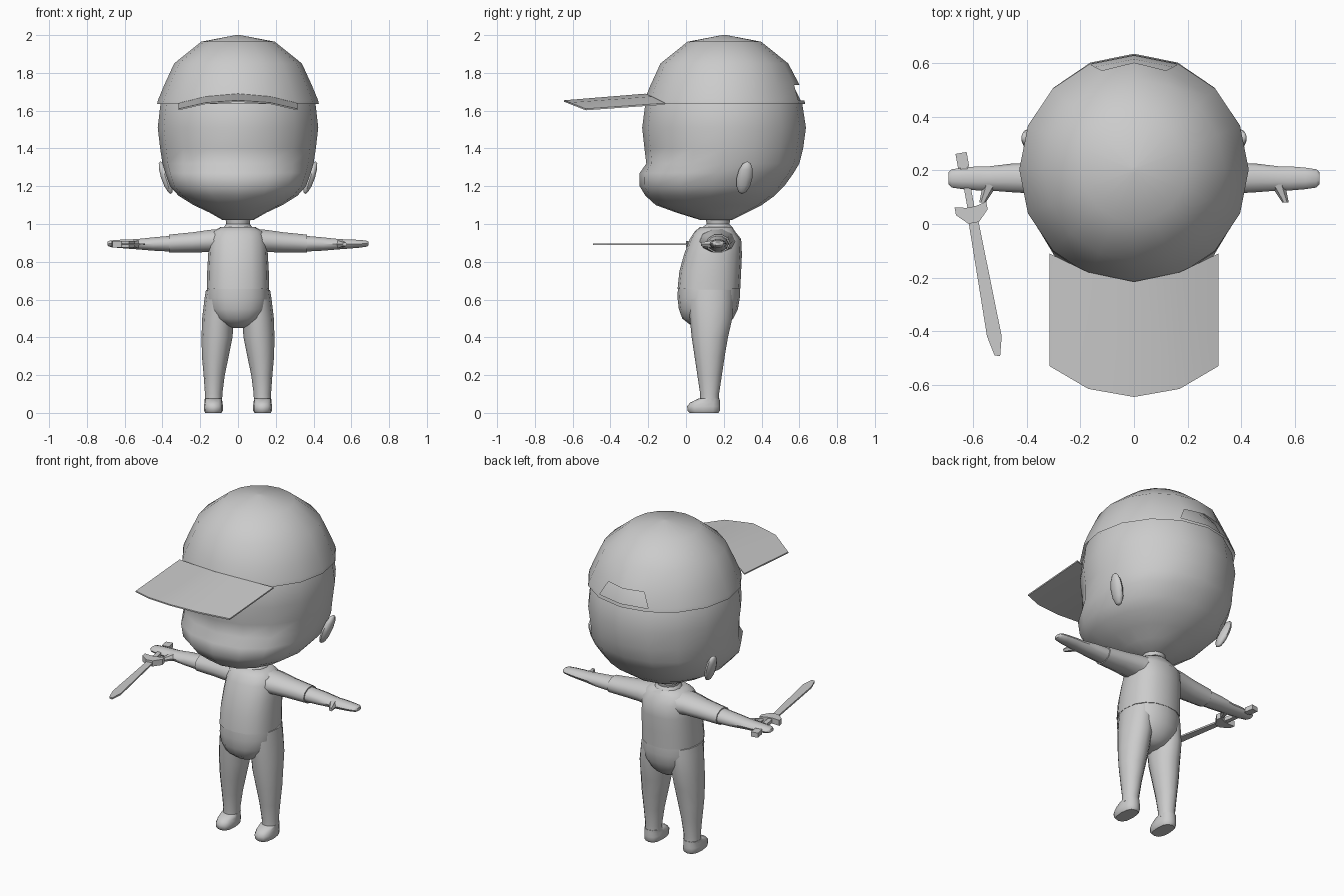
import bpy, bmesh, math
from mathutils import Vector

if "Cube" in bpy.data.objects:
    bpy.data.objects.remove(bpy.data.objects["Cube"])

grey = bpy.data.materials.new("plain_grey")
grey.diffuse_color = (0.6, 0.6, 0.6, 1)
grey.use_nodes = True
grey.node_tree.nodes["Principled BSDF"].inputs["Base Color"].default_value = grey.diffuse_color


def make(name, bm, angle=40):
    bmesh.ops.recalc_face_normals(bm, faces=bm.faces)
    me = bpy.data.meshes.new(name)
    bm.to_mesh(me)
    bm.free()
    ob = bpy.data.objects.new(name, me)
    bpy.context.collection.objects.link(ob)
    me.materials.append(grey)
    bpy.ops.object.select_all(action='DESELECT')
    ob.select_set(True)
    bpy.context.view_layer.objects.active = ob
    if angle:
        bpy.ops.object.shade_smooth_by_angle(angle=math.radians(angle))
    return ob


def loft(bm, rings, caps=True):
    """Skin a list of closed rings of points."""
    rows = [[bm.verts.new(p) for p in r] for r in rings]
    n = len(rows[0])
    for a, b in zip(rows, rows[1:]):
        for i in range(n):
            j = (i + 1) % n
            bm.faces.new((a[i], a[j], b[j], b[i]))
    if caps:
        bm.faces.new(rows[0])
        bm.faces.new(rows[-1])
    return rows


def ring_z(z, hx, yf, yb, n=16, cx=0, k=1.0):
    """Level ring, centred on cx, from yf to yb; k < 1 makes it boxier."""
    pts = []
    for i in range(n):
        a = 2 * math.pi * i / n
        c, s = math.cos(a), math.sin(a)
        c = math.copysign(abs(c) ** k, c)
        s = math.copysign(abs(s) ** k, s)
        pts.append(Vector((cx + hx * c, (yf + yb) / 2 + (yb - yf) / 2 * s, z)))
    return pts


def ring_x(x, y, z, hy, hz, n=10):
    return [Vector((x, y + hy * math.cos(2 * math.pi * i / n),
                    z + hz * math.sin(2 * math.pi * i / n))) for i in range(n)]


def mirrored(pts, side):
    return [Vector((p.x * side, p.y, p.z)) for p in pts]


# Head: chin to crown, with a protruding upper lip
bm = bmesh.new()
loft(bm, [ring_z(*r[:4], k=r[4]) for r in [
    (1.02, .08, .08, .24, 1), (1.06, .15, -.05, .32, 1), (1.10, .235, -.16, .40, .95),
    (1.15, .315, -.215, .47, .9), (1.20, .36, -.245, .52, .87), (1.27, .385, -.245, .57, .87),
    (1.32, .40, -.21, .60, .93), (1.40, .412, -.22, .62, 1), (1.51, .425, -.232, .635, 1),
    (1.64, .41, -.215, .615, 1), (1.75, .36, -.16, .56, 1), (1.87, .26, -.06, .46, 1),
    (1.94, .12, .08, .32, 1)]])
make("head", bm, 60)

# Cap crown: open shell with an adjuster gap at the back
bm = bmesh.new()
rows = loft(bm, [ring_z(z, r, .203 - r, .203 + r) for z, r in [
    (1.635, .428), (1.655, .424), (1.735, .391), (1.85, .338), (1.965, .195), (2.0, .012)]], caps=False)
bm.faces.new(rows[-1])
gap = [f for f in bm.faces if 1.65 < f.calc_center_median().z < 1.735
       and f.calc_center_median().y > .55 and abs(f.calc_center_median().x) < .16]
bmesh.ops.delete(bm, geom=gap, context='FACES_ONLY')
for i in (3, 4, 5):
    rows[2][i].co.x *= .8
    rows[2][i].co.y += .008
make("cap_crown", bm, 50)

# Cap visor: thin arched sheet, sloping down to the front
cols = [(-.315, -.11, 1.64, -.53, 1.61), (-.17, -.18, 1.675, -.615, 1.643),
        (0, -.215, 1.69, -.645, 1.655), (.17, -.18, 1.675, -.615, 1.643),
        (.315, -.11, 1.64, -.53, 1.61)]
bm = bmesh.new()
prev = None
for x, y0, z0, y1, z1 in cols:
    cur = [bm.verts.new(p) for p in ((x, y0, z0), (x, y1, z1), (x, y1, z1 - .008), (x, y0, z0 - .008))]
    if prev:
        for i in range(4):
            j = (i + 1) % 4
            bm.faces.new((prev[i], prev[j], cur[j], cur[i]))
    else:
        bm.faces.new(cur)
    prev = cur
bm.faces.new(prev)
make("cap_visor", bm, 40)

# Neck
bm = bmesh.new()
loft(bm, [ring_z(.95, .085, .085, .255, 12), ring_z(.985, .075, .09, .245, 12),
          ring_z(1.0, .062, .11, .23, 12), ring_z(1.05, .07, .1, .24, 12)])
make("neck", bm)

# Shirt, ending in a hem at the waist
bm = bmesh.new()
loft(bm, [ring_z(*r, k=.85) for r in [
    (.655, .165, -.045, .287), (.75, .163, -.035, .292), (.84, .158, -.01, .296),
    (.92, .152, .02, .292), (.96, .135, .045, .26), (.985, .09, .075, .245)]])
make("shirt", bm, 50)

# Hips and belly
bm = bmesh.new()
loft(bm, [ring_z(*r, k=.9) for r in [
    (.45, .035, .06, .19), (.468, .085, .02, .22), (.50, .128, -.02, .25),
    (.55, .158, -.038, .275), (.61, .167, -.045, .285), (.66, .163, -.043, .285)]])
make("hips", bm, 60)

for side, tag in ((-1, "right"), (1, "left")):
    # Leg
    bm = bmesh.new()
    loft(bm, [mirrored(ring_z(z, hx, yf, yb, 12, cx), side) for z, cx, hx, yf, yb in [
        (.06, .13, .046, .075, .175), (.10, .129, .046, .075, .175), (.20, .126, .056, .06, .19),
        (.30, .120, .071, .045, .205), (.40, .111, .082, .03, .222), (.50, .106, .084, .02, .245),
        (.60, .098, .08, .01, .25), (.65, .095, .075, .01, .25)]])
    make(tag + "_leg", bm, 50)

    # Shoe
    bm = bmesh.new()
    loft(bm, [mirrored(ring_z(z, hx, yf, yb, 12, .13, .8), side) for z, hx, yf, yb in [
        (0, .043, .018, .172), (.012, .05, .008, .18), (.035, .051, .006, .181),
        (.055, .047, .022, .18), (.075, .046, .065, .178)]])
    make(tag + "_shoe", bm, 50)

    # Sleeve
    bm = bmesh.new()
    loft(bm, [mirrored(ring_x(*r), side) for r in [
        (.08, .165, .908, .10, .07), (.15, .165, .910, .09, .062), (.24, .168, .903, .075, .056),
        (.365, .17, .896, .064, .05)]])
    make(tag + "_sleeve", bm, 50)

    # Arm and hand
    bm = bmesh.new()
    loft(bm, [mirrored(ring_x(*r), side) for r in [
        (.34, .17, .896, .058, .045), (.45, .172, .894, .054, .037), (.54, .17, .893, .045, .028),
        (.58, .17, .894, .045, .026), (.64, .17, .895, .04, .022), (.68, .17, .896, .034, .017),
        (.692, .17, .896, .022, .010)]])
    # Thumb
    loft(bm, [[Vector((side * (cx + r * math.cos(a)), y, .893 + .9 * r * math.sin(a)))
               for a in [math.tau * i / 6 for i in range(6)]]
              for cx, y, r in [(.535, .15, .03), (.55, .115, .02), (.565, .08, .012)]])
    make(tag + "_arm", bm, 50)

    # Ear: flattened pod, leaning out at the top
    bm = bmesh.new()
    bmesh.ops.create_uvsphere(bm, u_segments=10, v_segments=6, radius=1)
    for v in bm.verts:
        x, y, z = v.co
        v.co = (side * (.383 + .026 * x + .028 * z), .31 + .042 * y + .014 * z, 1.245 + .087 * z)
    make(tag + "_ear", bm, 50)

# Sword, held in the right hand: u runs from pommel to tip, w across
start, tip = Vector((-.645, .265, .893)), Vector((-.507, -.495, .893))
u = (tip - start).normalized()
w = Vector((-u.y, u.x, 0))


def slab(name, outline, thick):
    bm = bmesh.new()
    loft(bm, [[start + u * a + w * b + Vector((0, 0, h)) for a, b in outline]
              for h in (-thick / 2, thick / 2)])
    return make(name, bm, 0)


slab("sword_blade", [(.24, -.018), (.69, -.027), (.765, -.012), (.772, .008), (.70, .027), (.24, .018)], .010)
slab("sword_grip", [(.04, -.013), (.25, -.013), (.25, .013), (.04, .013)], .022)
slab("sword_pommel", [(0, -.021), (.055, -.021), (.055, .021), (0, .021)], .028)
slab("sword_guard", [(.205, -.018), (.205, .018), (.195, .06), (.225, .06), (.265, .02),
                     (.265, -.02), (.225, -.06), (.195, -.06)], .034)
